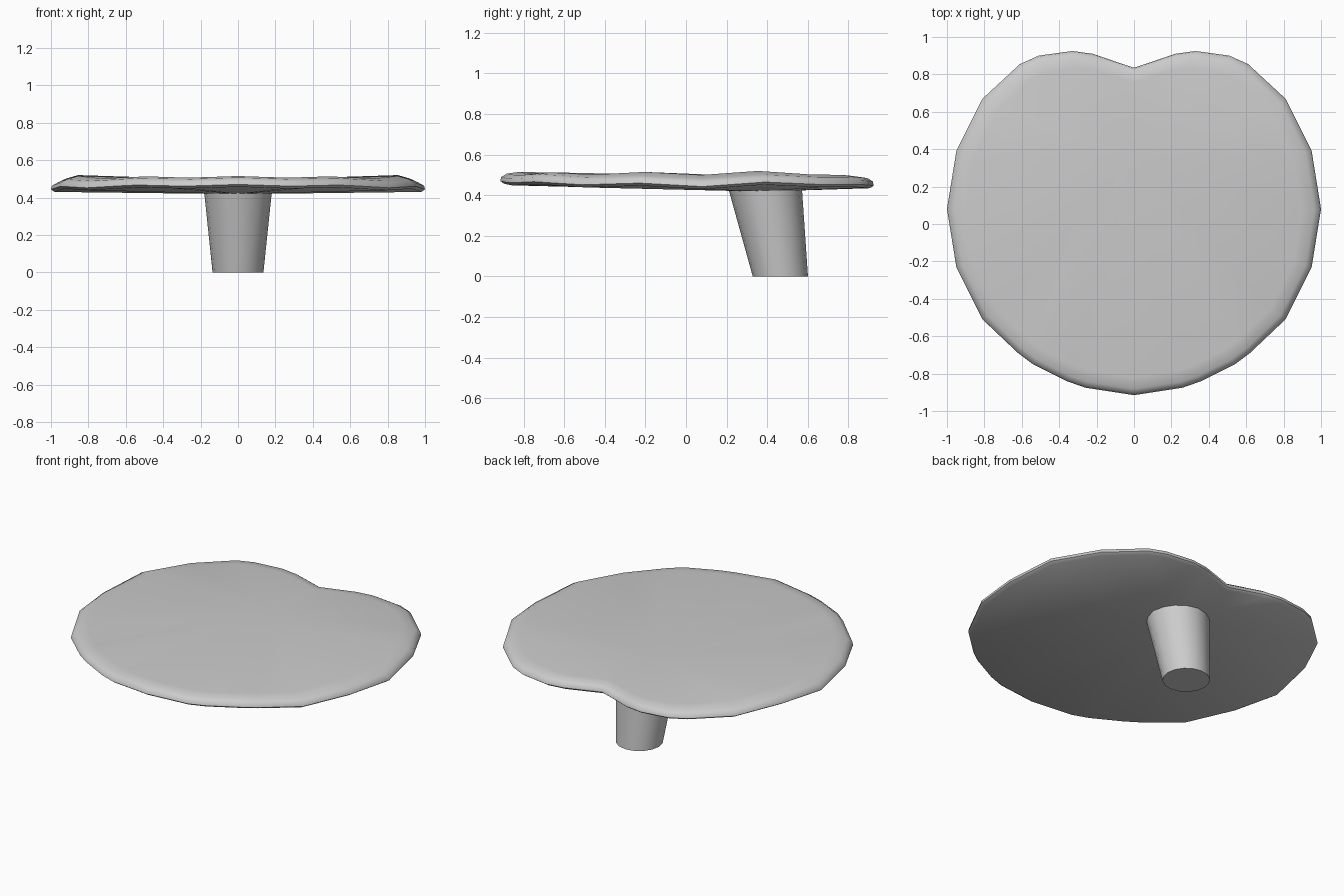
import bpy, bmesh
from math import sin, cos, pi

if "Cube" in bpy.data.objects:
    bpy.data.objects.remove(bpy.data.objects["Cube"])


def finish(name, bm, angle):
    bmesh.ops.recalc_face_normals(bm, faces=bm.faces)
    mesh = bpy.data.meshes.new(name)
    bm.to_mesh(mesh)
    bm.free()
    obj = bpy.data.objects.new(name, mesh)
    bpy.context.collection.objects.link(obj)
    bpy.ops.object.select_all(action='DESELECT')
    obj.select_set(True)
    bpy.context.view_layer.objects.active = obj
    bpy.ops.object.shade_smooth_by_angle(angle=angle)
    return obj


def bridge(bm, a, b):
    n = len(a)
    for i in range(n):
        j = (i + 1) % n
        bm.faces.new((a[i], a[j], b[j], b[i]))


def fan(bm, ring, co):
    c = bm.verts.new(co)
    for i in range(len(ring)):
        bm.faces.new((ring[i], ring[(i + 1) % len(ring)], c))


# Leaf: right half of the heart outline as x, y, height of the wavy top rim
half = [(0, .835, .495), (.22, .91, .493), (.33, .925, .493), (.51, .90, .496),
        (.61, .855, .50), (.81, .67, .503), (.95, .39, .52), (1, .08, .50),
        (.95, -.23, .515), (.81, -.51, .502), (.62, -.69, .51), (.54, -.75, .513),
        (.36, -.84, .508), (.26, -.875, .507), (0, -.915, .515)]
outline = half + [(-x, y, z) for x, y, z in half[-2:0:-1]]

# Rounded rim rings: scale of the outline and drop below the rim height
bm = bmesh.new()
rings = []
for s, drop in [(.90, 0), (.965, .008), (.995, .025), (1, .045), (.98, .058)]:
    rings.append([bm.verts.new((x * s, .03 + (y - .03) * s,
                                z - drop - .012 * (abs(x) ** 4) * (s > .95)))
                  for x, y, z in outline])
for a, b in zip(rings, rings[1:]):
    bridge(bm, a, b)
fan(bm, rings[0], (0, .36, .492))
fan(bm, rings[-1], (0, .38, .418))
finish("leaf_pad", bm, pi / 3)

# Stem: leaning tapered stalk under the leaf
bm = bmesh.new()
stem = []
for cy, r, z in [(.465, .136, 0), (.387, .183, .45)]:
    stem.append([bm.verts.new((r * cos(2 * pi * i / 16), cy + r * sin(2 * pi * i / 16), z))
                 for i in range(16)])
bridge(bm, *stem)
for ring in stem:
    bm.faces.new(ring)
finish("stem", bm, pi / 5)
